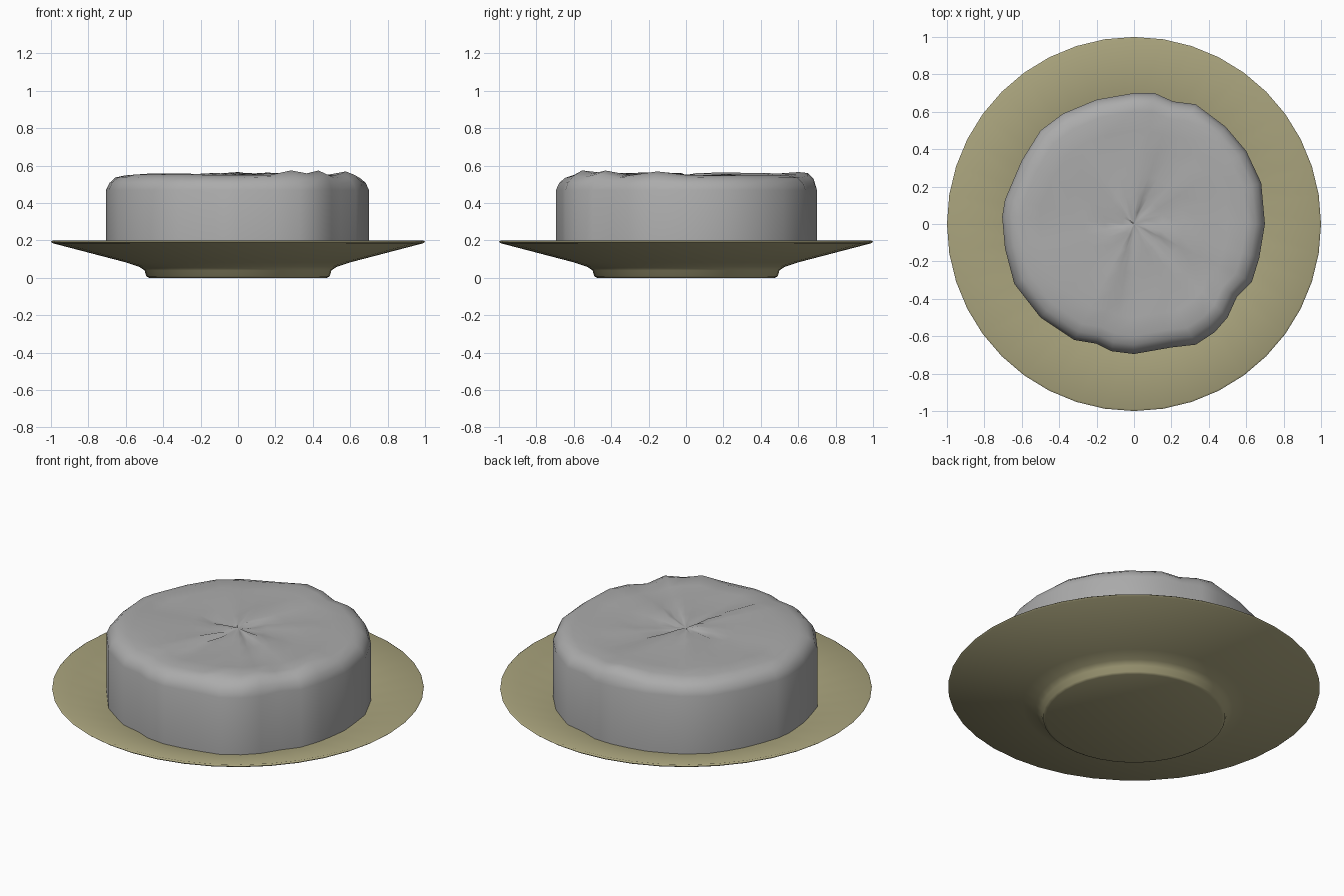
import bpy, bmesh, math, random
from mathutils import Vector

if "Cube" in bpy.data.objects:
    bpy.data.objects.remove(bpy.data.objects["Cube"])

random.seed(4)


def make_object(name, bm, color):
    bmesh.ops.recalc_face_normals(bm, faces=bm.faces)
    mesh = bpy.data.meshes.new(name)
    bm.to_mesh(mesh)
    bm.free()
    mat = bpy.data.materials.new(name + "_color")
    mat.diffuse_color = color
    mat.use_nodes = True
    mat.node_tree.nodes["Principled BSDF"].inputs["Base Color"].default_value = mat.diffuse_color
    mesh.materials.append(mat)
    ob = bpy.data.objects.new(name, mesh)
    bpy.context.collection.objects.link(ob)
    bpy.ops.object.select_all(action='DESELECT')
    ob.select_set(True)
    bpy.context.view_layer.objects.active = ob
    bpy.ops.object.shade_smooth_by_angle(angle=math.radians(50))
    return ob


def skin(name, rings, start, end, color):
    """Bridge equal-length point rings and close both ends with a fan."""
    bm = bmesh.new()
    loops = [[bm.verts.new(p) for p in ring] for ring in rings]
    n = len(loops[0])
    for a, b in zip(loops, loops[1:]):
        for i in range(n):
            j = (i + 1) % n
            bm.faces.new((a[i], a[j], b[j], b[i]))
    for loop, tip in ((loops[0], start), (loops[-1], end)):
        c = bm.verts.new(tip)
        for i in range(n):
            bm.faces.new((loop[i], loop[(i + 1) % n], c))
    return make_object(name, bm, color)


# Plate: lathed dish with a foot
SIDES = 40
profile = [(0.475, 0.0), (0.49, 0.008), (0.5, 0.04), (0.53, 0.06), (0.6, 0.083),
           (0.99, 0.185), (1.0, 0.193), (0.99, 0.2), (0.6, 0.103), (0.52, 0.08), (0.48, 0.07)]
rings = [[(r * math.cos(math.tau * i / SIDES), r * math.sin(math.tau * i / SIDES), z)
          for i in range(SIDES)] for r, z in profile]
skin("plate", rings, (0, 0, 0), (0, 0, 0.07), (0.40, 0.37, 0.205, 1))

# Cake: uneven outline, straight wall, rounded rim and wrinkled top
outline = [(0.70, 0), (0.68, 0.22), (0.60, 0.39), (0.49, 0.52), (0.33, 0.64), (0.21, 0.655),
           (0.11, 0.70), (0, 0.70), (-0.2, 0.665), (-0.38, 0.59), (-0.5, 0.5), (-0.6, 0.34),
           (-0.69, 0.13), (-0.705, 0.04), (-0.69, -0.13), (-0.64, -0.32), (-0.5, -0.5),
           (-0.32, -0.62), (-0.2, -0.64), (-0.12, -0.68), (0, -0.695), (0.2, -0.66),
           (0.33, -0.645), (0.43, -0.58), (0.5, -0.5), (0.55, -0.39), (0.63, -0.31), (0.67, -0.18)]
lumps = [(0.58, -0.14), (0.44, -0.44), (0.27, -0.55), (0, 0.655)]
levels = [(1, 0.118, 0), (1, 0.47, 0), (0.975, 0.51, 0.003), (0.93, 0.537, 0.004),
          (0.86, 0.549, 0.005), (0.72, 0.551, 0.008), (0.55, 0.551, 0.011),
          (0.38, 0.551, 0.013), (0.22, 0.551, 0.014), (0.09, 0.549, 0.011)]
spokes = [random.uniform(-1, 1) for _ in outline]
rings = []
for s, z, amp in levels:
    ring = []
    for (x, y), w in zip(outline, spokes):
        h = z + amp * (0.7 * w + 0.6 * random.uniform(-1, 1))
        if s < 1:
            d = min((Vector((x * s, y * s)) - Vector(p)).length for p in lumps)
            h += 0.022 * math.exp(-(d / 0.07) ** 2)
        ring.append((x * s, y * s, min(h, 0.575)))
    rings.append(ring)
skin("cake", rings, (0, 0, 0.118), (0, 0, 0.55), (0.41, 0.41, 0.41, 1))
